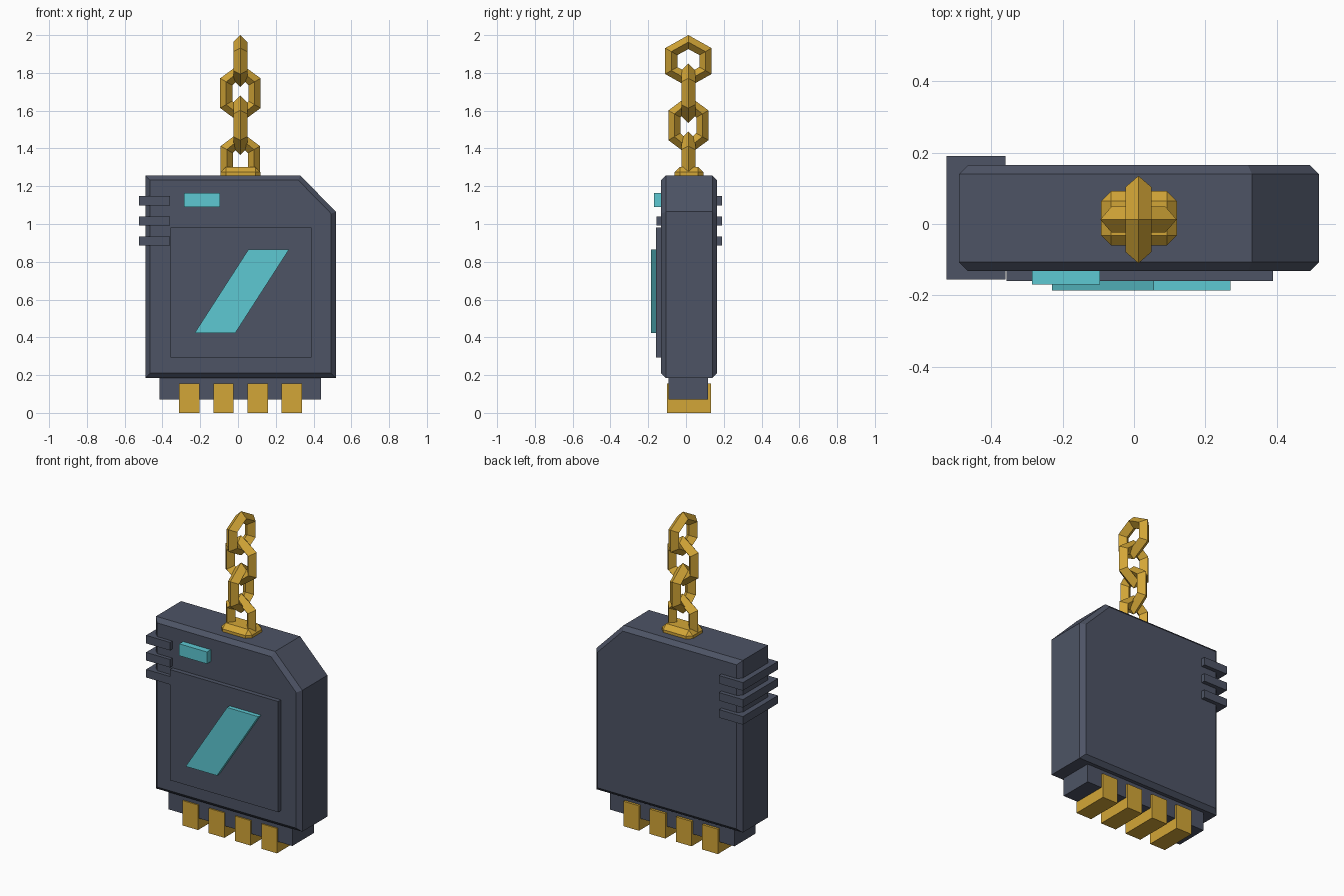
import bpy, bmesh
from math import pi, cos, sin

cube = bpy.data.objects.get("Cube")
if cube:
    bpy.data.objects.remove(cube, do_unlink=True)


def material(name, rgb):
    m = bpy.data.materials.new(name)
    m.use_nodes = True
    colour = (*rgb, 1)
    m.diffuse_color = colour
    m.node_tree.nodes["Principled BSDF"].inputs["Base Color"].default_value = colour
    return m


slate = material("slate casing", (0.075, 0.088, 0.13))
gold = material("gold metal", (0.65, 0.38, 0.038))
teal = material("teal light", (0.11, 0.58, 0.65))


def make(name, bm, mat):
    bmesh.ops.recalc_face_normals(bm, faces=bm.faces)
    mesh = bpy.data.meshes.new(name)
    bm.to_mesh(mesh)
    bm.free()
    mesh.materials.append(mat)
    obj = bpy.data.objects.new(name, mesh)
    bpy.context.collection.objects.link(obj)
    return obj


def plate(name, outline, y0, y1, mat, bevel=0):
    """Extrude an x-z outline from y0 to y1, optionally chamfering both rims."""
    bm = bmesh.new()
    front = bm.faces.new([bm.verts.new((x, y0, z)) for x, z in outline])
    ext = bmesh.ops.extrude_face_region(bm, geom=[front])["geom"]
    for v in ext:
        if isinstance(v, bmesh.types.BMVert):
            v.co.y = y1
    if bevel:
        rims = [e for e in bm.edges if abs(e.verts[0].co.y - e.verts[1].co.y) < 1e-5]
        bmesh.ops.recalc_face_normals(bm, faces=bm.faces)
        bmesh.ops.bevel(bm, geom=rims, offset=bevel, segments=1,
                        affect='EDGES', clamp_overlap=True)
    return make(name, bm, mat)


def box(name, x0, x1, y0, y1, z0, z1, mat):
    return plate(name, [(x0, z0), (x1, z0), (x1, z1), (x0, z1)], y0, y1, mat)


def link(name, z0, z1, width, along_x, centre=0.0125, r=0.037):
    """Six-sided chain link with a diamond section, standing upright."""
    bm = bmesh.new()
    mid, half = (z0 + z1) / 2, (z1 - z0) / 2
    rings = []
    for i in range(6):
        a = pi / 2 + i * pi / 3
        ring = []
        for j in range(4):
            b = j * pi / 2
            side = cos(a) * (width / 2 / cos(pi / 6) - r + r * cos(b))
            up = sin(a) * (half - r + r * cos(b))
            depth = r * sin(b)
            x, y = (side, depth) if along_x else (depth, side)
            ring.append(bm.verts.new((centre + x, centre + y, mid + up)))
        rings.append(ring)
    for i in range(6):
        p, q = rings[i], rings[(i + 1) % 6]
        for j in range(4):
            k = (j + 1) % 4
            bm.faces.new((p[j], p[k], q[k], q[j]))
    return make(name, bm, gold)


# Casing with a cut corner and chamfered rims
plate("casing", [(-0.49, 0.185), (0.518, 0.185), (0.518, 1.065),
                 (0.33, 1.257), (-0.49, 1.257)], -0.132, 0.165, slate, 0.025)

# Raised front panel with slanted stripe, and indicator light
box("front_panel", -0.357, 0.389, -0.16, -0.1, 0.292, 0.981, slate)
plate("slanted_stripe", [(-0.23, 0.422), (-0.015, 0.422), (0.27, 0.865), (0.055, 0.865)],
      -0.186, -0.15, teal)
box("indicator_light", -0.286, -0.095, -0.17, -0.12, 1.09, 1.164, teal)

# Side fins wrapping the casing
for i in range(3):
    z = 0.91 + i * 0.106
    box(f"side_fin_{i + 1}", -0.525, -0.36, -0.155, 0.19, z - 0.025, z + 0.025, slate)

# Connector block and contact pins
box("connector_block", -0.415, 0.44, -0.093, 0.117, 0.07, 0.25, slate)
for i in range(4):
    x = -0.258 + i * 0.181
    box(f"contact_pin_{i + 1}", x - 0.054, x + 0.054, -0.101, 0.132, 0, 0.155, gold)

# Chain mount: box with every edge chamfered
mount = box("chain_mount", -0.092, 0.12, -0.06, 0.092, 1.215, 1.302, gold)
chamfer = mount.modifiers.new("chamfer", 'BEVEL')
chamfer.width = 0.028
chamfer.segments = 1

# Interlocking chain, alternating direction
for i, (z0, z1, width) in enumerate([(1.18, 1.49, 0.208), (1.365, 1.68, 0.212),
                                     (1.535, 1.85, 0.214), (1.725, 2.0, 0.245)]):
    link(f"chain_link_{i + 1}", z0, z1, width, i % 2 == 0)
